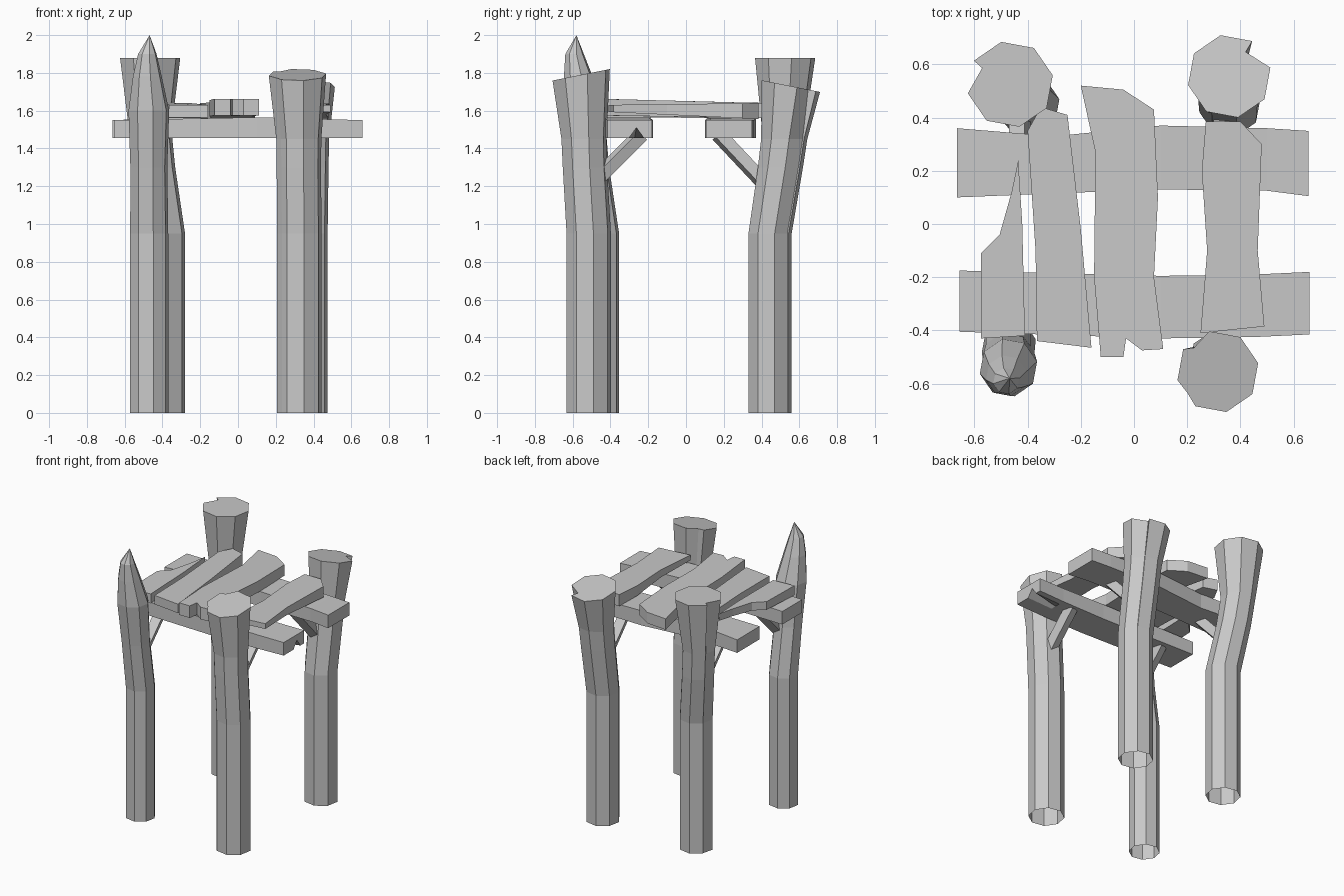
import bpy, bmesh
from math import sin, cos, radians
from mathutils import Vector

cube = bpy.data.objects.get("Cube")
if cube:
    bpy.data.objects.remove(cube, do_unlink=True)

GREY = (0.58, 0.58, 0.58, 1)
wood = bpy.data.materials.new("grey wood")
wood.use_nodes = True
wood.diffuse_color = GREY
wood.node_tree.nodes["Principled BSDF"].inputs["Base Color"].default_value = GREY


def loft(name, rings, cap_start=True, cap_end=True):
    """Skin a list of equal-length point rings into a flat-shaded object."""
    bm = bmesh.new()
    loops = [[bm.verts.new(p) for p in ring] for ring in rings]
    n = len(loops[0])
    for a, b in zip(loops, loops[1:]):
        for i in range(n):
            j = (i + 1) % n
            bm.faces.new((a[i], a[j], b[j], b[i]))
    if cap_start:
        bm.faces.new(loops[0][::-1])
    if cap_end:
        bm.faces.new(loops[-1])
    bmesh.ops.remove_doubles(bm, verts=bm.verts, dist=0.0005)
    bmesh.ops.recalc_face_normals(bm, faces=bm.faces)
    mesh = bpy.data.meshes.new(name)
    bm.to_mesh(mesh)
    bm.free()
    mesh.materials.append(wood)
    obj = bpy.data.objects.new(name, mesh)
    bpy.context.collection.objects.link(obj)
    return obj


def post(name, rings, notches=(), tilt=0.0, phase=12, cap=True):
    """Eight-sided log, open below; notches split the flared top."""
    spokes = [(phase + 45 * i, 1.0, 1.0) for i in range(8)]
    for angle, depth in notches:
        spokes.append((angle, 0.94, depth))
    spokes.sort()
    loops = []
    for k, (z, x, y, r) in enumerate(rings):
        last = k == len(rings) - 1
        loop = []
        for angle, low, high in spokes:
            a, q = radians(angle), r * (high if last else low)
            slope = tilt if last else 0
            loop.append((x + q * cos(a), y + q * sin(a), z + slope * q * sin(a)))
        loops.append(loop)
    return loft(name, loops, cap_start=False, cap_end=cap)


def plank(name, outline, front, back):
    """Board from a plan outline; front and back give (bottom, top) heights."""
    def height(y, k):
        t = min(1, max(0, (y + 0.45) / 0.85))
        return front[k] + (back[k] - front[k]) * t
    return loft(name, [[(x, y, height(y, k)) for x, y in outline] for k in (0, 1)])


def brace(name, start, end, half=0.045, twist=20):
    """Square strut between two points."""
    a, b = Vector(start), Vector(end)
    d = (b - a).normalized()
    u = d.cross(Vector((1, 0, 0))).normalized()
    v = d.cross(u)
    offs = [(u * cos(t) + v * sin(t)) * half
            for t in (radians(45 + twist + 90 * i) for i in range(4))]
    return loft(name, [[p + o for o in offs] for p in (a, b)])


# Posts with split, flared tops
post("front_left_post", [
    (0, 0.325, -0.515, 0.12), (0.95, 0.325, -0.515, 0.12),
    (1.3, 0.322, -0.535, 0.12), (1.45, 0.322, -0.54, 0.122),
    (1.79, 0.315, -0.555, 0.155)], [(135, 0.82), (215, 0.9)], 0.2)
post("back_left_post", [
    (0, 0.36, 0.445, 0.117), (0.95, 0.36, 0.445, 0.117),
    (1.3, 0.36, 0.5, 0.122), (1.45, 0.36, 0.52, 0.125),
    (1.73, 0.358, 0.555, 0.158)], [(56, 0.7)], -0.2)
post("back_right_post", [
    (0, -0.395, 0.445, 0.117), (0.95, -0.395, 0.445, 0.117),
    (1.3, -0.445, 0.495, 0.115), (1.5, -0.465, 0.515, 0.115),
    (1.88, -0.465, 0.525, 0.163)], [(150, 0.75)])

# Broken post ending in a spike
post("spiked_front_right_post", [
    (0, -0.47, -0.455, 0.103), (0.95, -0.47, -0.455, 0.103),
    (1.3, -0.472, -0.505, 0.1), (1.6, -0.472, -0.54, 0.11),
    (1.78, -0.48, -0.57, 0.078), (1.9, -0.48, -0.59, 0.05),
    (2.0, -0.468, -0.58, 0)], cap=False)

# Cross beams: sections across x; the front one has a chipped end
def beam(name, sections, low=1.455, high=1.55):
    rings = []
    for x, y0, y1, rise, chip in sections:
        mid = y0 + 0.65 * (y1 - y0)
        profile = [(y0, low), (mid - 0.04, low), (mid, low + chip),
                   (mid + 0.04, low), (y1, low), (y1, high + rise), (y0, high + rise)]
        rings.append([(x, y, z) for y, z in profile])
    return loft(name, rings)


beam("front_beam", [(-0.655, -0.405, -0.175, 0, 0), (0.1, -0.43, -0.195, 0.015, 0),
                    (0.45, -0.425, -0.19, 0.005, 0), (0.66, -0.415, -0.18, 0, 0.055)])
beam("back_beam", [(-0.665, 0.1, 0.36, 0, 0), (-0.3, 0.115, 0.33, 0.012, 0),
                   (0.1, 0.13, 0.37, 0.012, 0), (0.5, 0.125, 0.36, 0, 0),
                   (0.655, 0.105, 0.35, 0, 0)])

# Rough floor planks
plank("splintered_plank", [
    (-0.575, -0.43), (-0.41, -0.42), (-0.42, 0), (-0.435, 0.24),
    (-0.46, 0.12), (-0.505, -0.04), (-0.575, -0.11)], (1.55, 1.62), (1.59, 1.635))
plank("right_plank", [
    (-0.365, -0.44), (-0.16, -0.465), (-0.2, -0.02), (-0.25, 0.41),
    (-0.35, 0.44), (-0.4, 0.35), (-0.37, -0.1)], (1.565, 1.63), (1.56, 1.64))
plank("middle_plank", [
    (-0.125, -0.5), (-0.04, -0.5), (-0.03, -0.43), (0.03, -0.475), (0.11, -0.47),
    (0.075, -0.2), (0.09, 0.1), (0.075, 0.43), (-0.04, 0.505), (-0.2, 0.52),
    (-0.145, 0.27), (-0.15, -0.2)], (1.575, 1.663), (1.56, 1.64))
plank("left_plank", [
    (0.25, -0.41), (0.49, -0.385), (0.465, -0.1), (0.48, 0.3), (0.4, 0.385),
    (0.27, 0.385), (0.255, 0.2), (0.275, -0.1)], (1.595, 1.63), (1.555, 1.64))

# Diagonal braces from the posts up to the beams
for side, x in (("left", 0.34), ("right", -0.43)):
    brace("front_%s_brace" % side, (x, -0.46, 1.25), (x, -0.235, 1.475))
    brace("back_%s_brace" % side, (x, 0.41, 1.22), (x, 0.17, 1.475))
